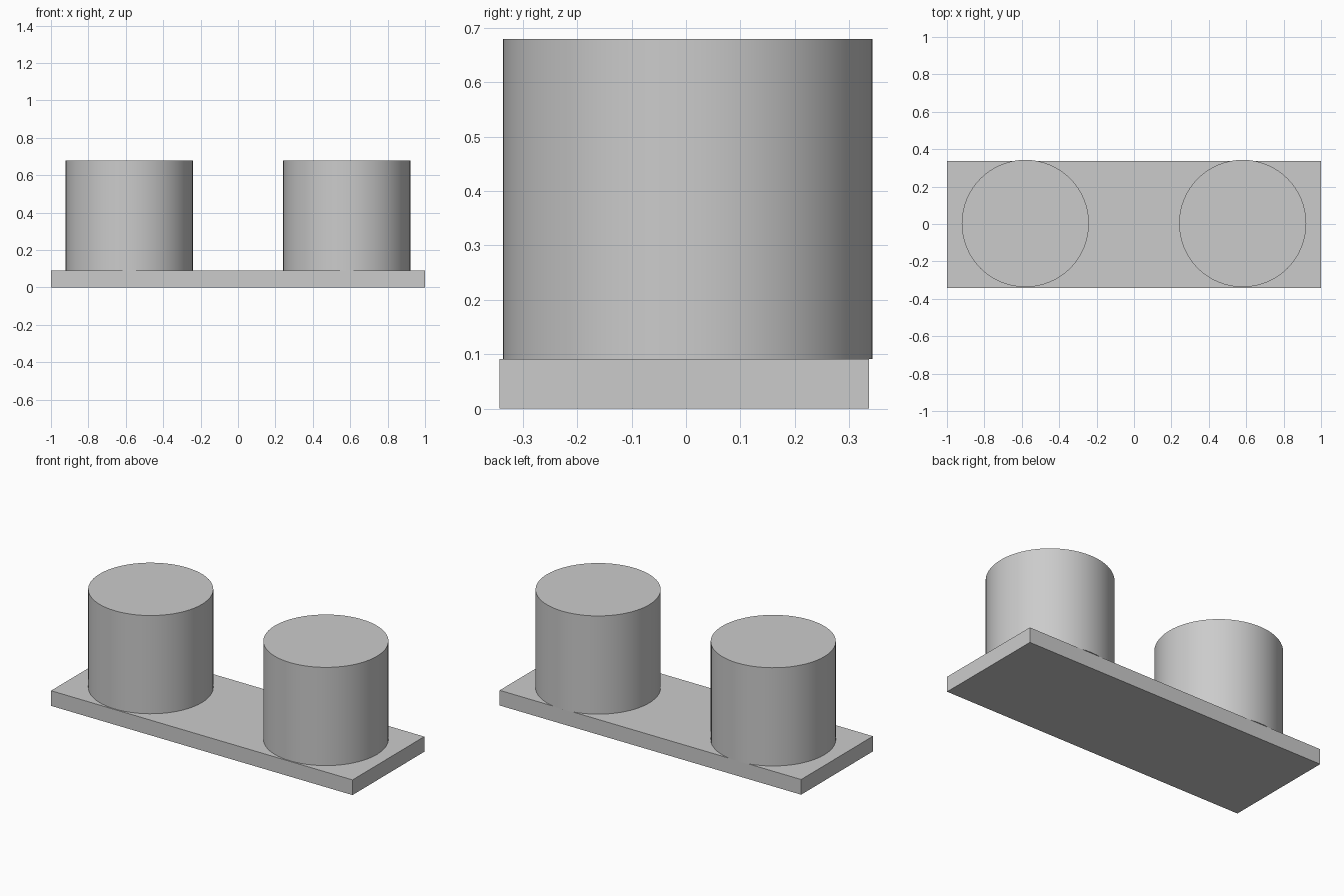
import bpy
import math

default_cube = bpy.data.objects.get("Cube")
if default_cube:
    bpy.data.objects.remove(default_cube, do_unlink=True)

PLATE_HEIGHT = 0.091
TOP = 0.68
RADIUS = 0.34

# Single plain grey
grey = bpy.data.materials.new("light_grey")
grey.use_nodes = True
colour = (0.6, 0.6, 0.6, 1)
grey.diffuse_color = colour
grey.node_tree.nodes["Principled BSDF"].inputs["Base Color"].default_value = colour


def finish(name):
    obj = bpy.context.object
    obj.name = name
    obj.data.materials.append(grey)
    return obj


# Base plate
bpy.ops.mesh.primitive_cube_add(size=1, location=(0, -0.003, PLATE_HEIGHT / 2))
plate = finish("base_plate")
plate.scale = (2, 2 * RADIUS, PLATE_HEIGHT)
bpy.ops.object.transform_apply(location=False, rotation=False, scale=True)

# Pair of upright cylinders, set slightly towards the back
for side, x in (("left", 0.581), ("right", -0.581)):
    bpy.ops.mesh.primitive_cylinder_add(
        vertices=64, radius=RADIUS, depth=TOP - PLATE_HEIGHT,
        location=(x, 0.003, (TOP + PLATE_HEIGHT) / 2))
    finish(side + "_cylinder")
    bpy.ops.object.shade_smooth_by_angle(angle=math.radians(30))
